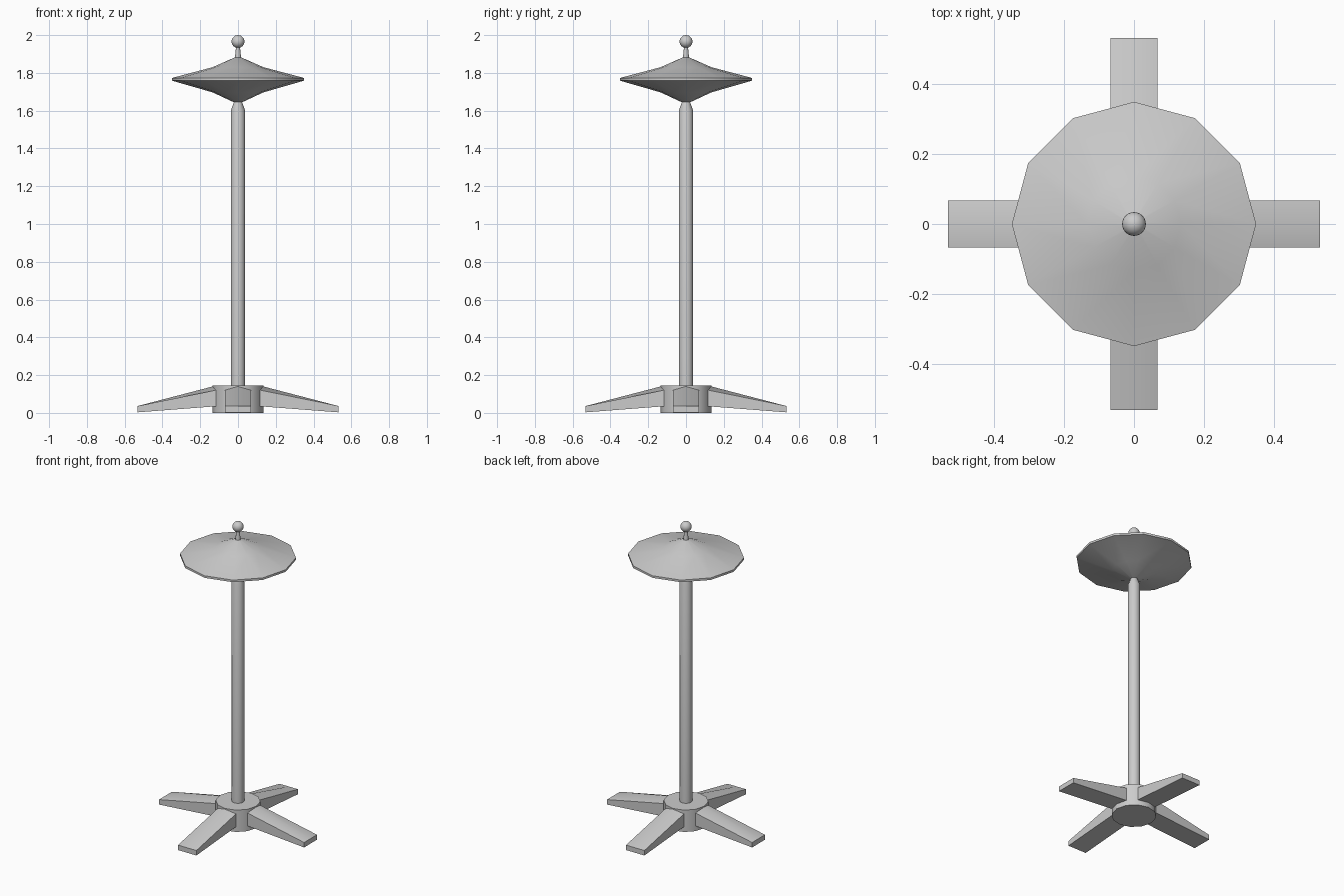
import bpy, bmesh, math
from mathutils import Matrix

if "Cube" in bpy.data.objects:
    bpy.data.objects.remove(bpy.data.objects["Cube"])


def finish(name, bm, smooth=40):
    bmesh.ops.remove_doubles(bm, verts=bm.verts, dist=1e-5)
    bmesh.ops.recalc_face_normals(bm, faces=bm.faces)
    me = bpy.data.meshes.new(name)
    bm.to_mesh(me)
    bm.free()
    ob = bpy.data.objects.new(name, me)
    bpy.context.collection.objects.link(ob)
    bpy.ops.object.select_all(action='DESELECT')
    ob.select_set(True)
    bpy.context.view_layer.objects.active = ob
    bpy.ops.object.shade_smooth_by_angle(angle=math.radians(smooth))
    return ob


def lathe(name, profile, sides=12):
    """Revolve (radius, z) points about z, closing both ends."""
    bm = bmesh.new()
    rings = [[bm.verts.new((r * math.cos(2 * math.pi * i / sides),
                            r * math.sin(2 * math.pi * i / sides), z))
              for i in range(sides)] for r, z in profile]
    for a, b in zip(rings, rings[1:]):
        for i in range(sides):
            j = (i + 1) % sides
            bm.faces.new((a[i], a[j], b[j], b[i]))
    bm.faces.new(rings[0])
    bm.faces.new(rings[-1])
    return finish(name, bm)


# Base hub, pole with tapered top, canopy, finial stem
lathe("base_hub", [(0.135, 0), (0.135, 0.145)])
lathe("pole", [(0.038, 0.14), (0.038, 1.60), (0.02, 1.65)])
lathe("canopy", [(0.012, 1.64), (0.135, 1.697), (0.35, 1.759),
                 (0.35, 1.773), (0.135, 1.83), (0.012, 1.884)])
lathe("finial_stem", [(0.017, 1.875), (0.013, 1.91), (0.01, 1.945)])

# Finial ball
bm = bmesh.new()
bmesh.ops.create_uvsphere(bm, u_segments=24, v_segments=14, radius=0.034,
                          matrix=Matrix.Translation((0, 0, 1.966)))
finish("finial_ball", bm)

# Four legs: crowned where they meet the hub, flat at the tip
W = 0.0675
for k, name in enumerate(["right_leg", "back_leg", "left_leg", "front_leg"]):
    bm = bmesh.new()
    inner, outer = [[bm.verts.new((x, y, z)) for y, z in
                     ((-W, low), (W, low), (W, side), (0, ridge), (-W, side))]
                    for x, low, side, ridge in ((0.115, 0.035, 0.121, 0.1449),
                                                (0.533, 0.003, 0.036, 0.036))]
    for i in range(5):
        j = (i + 1) % 5
        bm.faces.new((inner[i], inner[j], outer[j], outer[i]))
    bm.faces.new(inner)
    bm.faces.new(outer)
    bmesh.ops.rotate(bm, verts=bm.verts, cent=(0, 0, 0),
                     matrix=Matrix.Rotation(k * math.pi / 2, 3, 'Z'))
    finish(name, bm)
